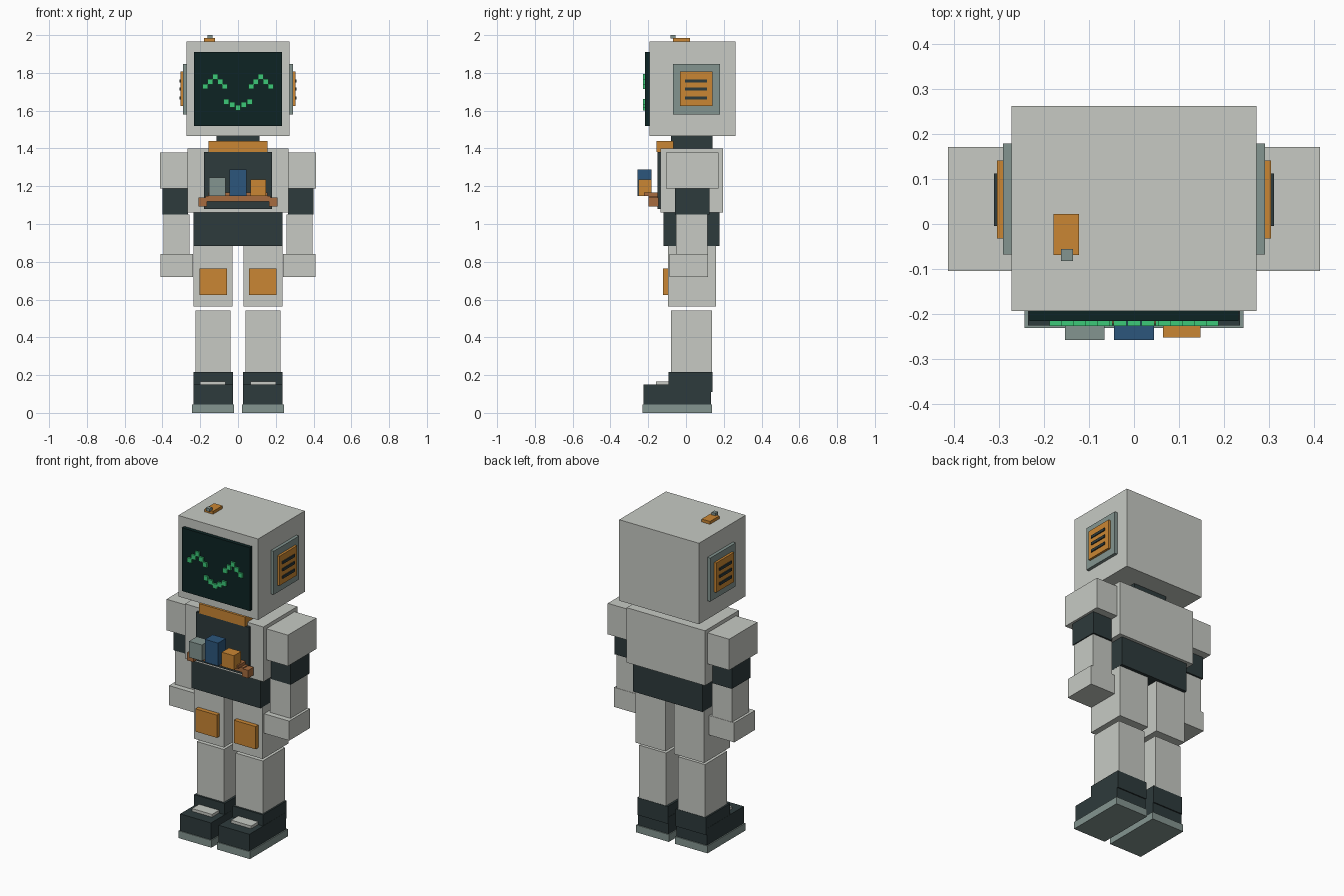
import bpy, bmesh


def material(name, rgb):
    m = bpy.data.materials.new(name)
    m.diffuse_color = (*rgb, 1)
    return m


SHELL = material("pale_grey", (0.57, 0.59, 0.55))
DARK = material("charcoal", (0.027, 0.043, 0.045))
GLASS = material("screen_black", (0.004, 0.017, 0.017))
ORANGE = material("orange", (0.59, 0.24, 0.033))
STEEL = material("steel_grey", (0.23, 0.30, 0.28))
GREEN = material("green", (0.045, 0.58, 0.19))
BLUE = material("blue", (0.025, 0.093, 0.20))
BROWN = material("brown", (0.39, 0.15, 0.05))


def boxes(name, mat, spans):
    """One object made of boxes given as (x0, x1, y0, y1, z0, z1)."""
    bm = bmesh.new()
    for x0, x1, y0, y1, z0, z1 in spans:
        for v in bmesh.ops.create_cube(bm, size=1)["verts"]:
            v.co = ((x0 + x1) / 2 + v.co.x * (x1 - x0),
                    (y0 + y1) / 2 + v.co.y * (y1 - y0),
                    (z0 + z1) / 2 + v.co.z * (z1 - z0))
    me = bpy.data.meshes.new(name)
    bm.to_mesh(me)
    bm.free()
    me.materials.append(mat)
    ob = bpy.data.objects.new(name, me)
    bpy.context.collection.objects.link(ob)
    return ob


def box(name, mat, *span):
    return boxes(name, mat, [span])


def centred(name, mat, half, *span):
    return box(name, mat, -half, half, *span)


def pair(name, mat, *spans):
    """Right-hand boxes plus their mirror images."""
    for side, s in (("right", 1), ("left", -1)):
        boxes(f"{side}_{name}", mat,
              [(min(s * a, s * b), max(s * a, s * b), *rest) for a, b, *rest in spans])


# Head and screen
centred("head", SHELL, 0.272, -0.193, 0.262, 1.467, 1.966)
centred("screen", GLASS, 0.232, -0.216, -0.193, 1.52, 1.91)


# Face drawn from small square pixels
def pixel(x, z, r=0.0145):
    return (x - r, x + r, -0.227, -0.216, z - r, z + r)


for side, cx in (("left_eye", -0.121), ("right_eye", 0.121)):
    boxes(side, GREEN, [pixel(cx + 0.026 * i, 1.78 - 0.026 * abs(i)) for i in range(-2, 3)])
boxes("mouth", GREEN, [pixel(0.031 * i, 1.615 + 0.016 * abs(i)) for i in range(-2, 3)])

# Ear vents
pair("ear_plate", STEEL, (0.272, 0.291, -0.068, 0.179, 1.58, 1.848))
pair("ear_cover", ORANGE, (0.291, 0.305, -0.032, 0.141, 1.625, 1.807))
pair("ear_slots", DARK, *[(0.305, 0.311, -0.005, 0.112, z - 0.008, z + 0.008)
                          for z in (1.668, 1.714, 1.758)])

# Switch on top of the head
box("switch_base", ORANGE, -0.179, -0.122, -0.069, 0.022, 1.966, 1.984)
box("switch_knob", STEEL, -0.162, -0.136, -0.082, -0.056, 1.982, 2.0)

# Neck and torso
centred("neck", DARK, 0.115, -0.08, 0.14, 1.39, 1.467)
centred("torso", SHELL, 0.267, -0.134, 0.196, 1.062, 1.40)
centred("chest_panel", DARK, 0.18, -0.15, -0.134, 1.08, 1.38)
centred("collar", ORANGE, 0.157, -0.156, -0.065, 1.38, 1.44)
centred("hips", DARK, 0.236, -0.118, 0.177, 0.884, 1.062)

# Chest tray with end blocks and what it carries
centred("tray_bar", BROWN, 0.172, -0.198, -0.15, 1.118, 1.147)
centred("tray_shelf", BROWN, 0.157, -0.222, -0.15, 1.147, 1.166)
pair("tray_end", BROWN, (0.165, 0.208, -0.198, -0.145, 1.092, 1.141))
box("steel_canister", STEEL, -0.153, -0.066, -0.258, -0.182, 1.148, 1.247)
box("blue_canister", BLUE, -0.045, 0.044, -0.258, -0.182, 1.147, 1.288)
box("orange_canister", ORANGE, 0.065, 0.148, -0.252, -0.182, 1.148, 1.236)

# Arms
pair("shoulder", SHELL, (0.265, 0.414, -0.105, 0.171, 1.187, 1.378))
pair("elbow", DARK, (0.265, 0.40, -0.058, 0.124, 1.05, 1.187))
pair("forearm", SHELL, (0.256, 0.394, -0.053, 0.114, 0.84, 1.05))
pair("hand", SHELL, (0.239, 0.41, -0.087, 0.116, 0.72, 0.84))

# Legs
pair("thigh", SHELL, (0.03, 0.235, -0.095, 0.158, 0.563, 0.884))
pair("knee_pad", ORANGE, (0.058, 0.205, -0.122, -0.095, 0.625, 0.765))
pair("shin", SHELL, (0.04, 0.225, -0.08, 0.137, 0.217, 0.542))

# Boots
pair("boot_cuff", DARK, (0.027, 0.235, -0.092, 0.139, 0.11, 0.217))
pair("boot_foot", DARK, (0.026, 0.236, -0.226, 0.132, 0.045, 0.149))
pair("boot_strap", SHELL, (0.065, 0.202, -0.16, -0.092, 0.149, 0.166))
pair("boot_sole", STEEL, (0.02, 0.243, -0.231, 0.138, 0.0, 0.045))
